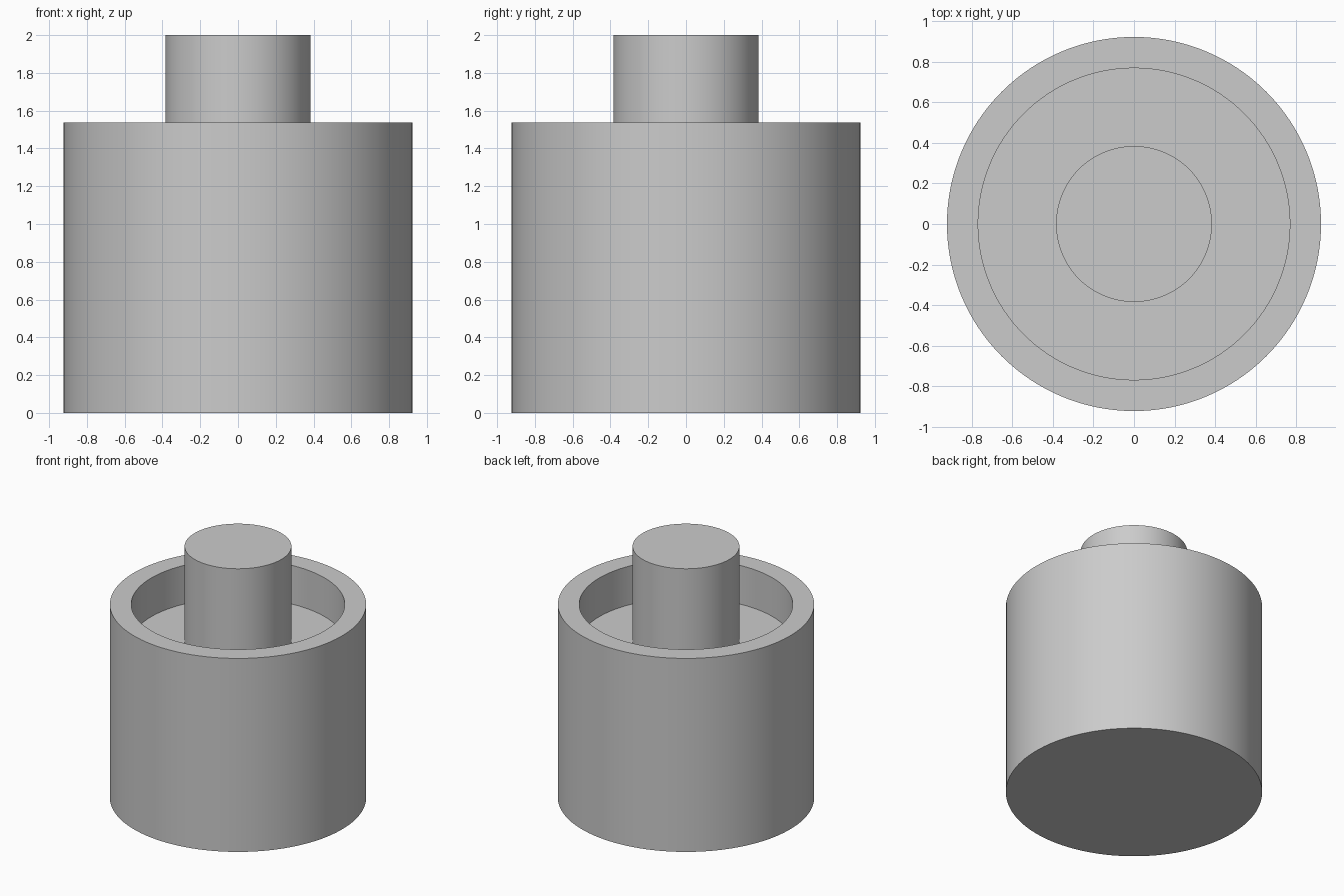
import bpy, bmesh, math
from mathutils import Matrix, Vector

cube = bpy.data.objects.get("Cube")
if cube:
    bpy.data.objects.remove(cube, do_unlink=True)

SIDES = 128
UNIT = 1 / 13
OUTER_R, INNER_R, POST_R = 12 * UNIT, 10 * UNIT, 5 * UNIT
FLOOR_Z, RIM_Z, TOP_Z = 16 * UNIT, 20 * UNIT, 2.0

grey = bpy.data.materials.new("plain grey")
grey.use_nodes = True
grey.diffuse_color = (0.6, 0.6, 0.6, 1)
grey.node_tree.nodes["Principled BSDF"].inputs["Base Color"].default_value = (0.6, 0.6, 0.6, 1)


def turned_part(name, profile):
    """Spin a profile of (radius, height) points around z and cap both ends."""
    bm = bmesh.new()
    rings = []
    for radius, z in profile:
        ring = bmesh.ops.create_circle(bm, segments=SIDES, radius=radius,
                                       matrix=Matrix.Translation(Vector((0, 0, z))))
        rings.append(ring["verts"])
    for low, high in zip(rings, rings[1:]):
        for i in range(SIDES):
            j = (i + 1) % SIDES
            bm.faces.new((low[i], low[j], high[j], high[i]))
    bm.faces.new(rings[0])
    bm.faces.new(rings[-1])
    bmesh.ops.recalc_face_normals(bm, faces=bm.faces)
    mesh = bpy.data.meshes.new(name)
    bm.to_mesh(mesh)
    bm.free()
    mesh.materials.append(grey)
    obj = bpy.data.objects.new(name, mesh)
    bpy.context.collection.objects.link(obj)
    bpy.ops.object.select_all(action="DESELECT")
    obj.select_set(True)
    bpy.context.view_layer.objects.active = obj
    bpy.ops.object.shade_smooth_by_angle(angle=math.radians(30))
    return obj


# Solid body with a shallow round recess in its top
turned_part("recessed_body", [(OUTER_R, 0), (OUTER_R, RIM_Z), (INNER_R, RIM_Z), (INNER_R, FLOOR_Z)])

# Central post standing on the recess floor
turned_part("center_post", [(POST_R, FLOOR_Z), (POST_R, TOP_Z)])
